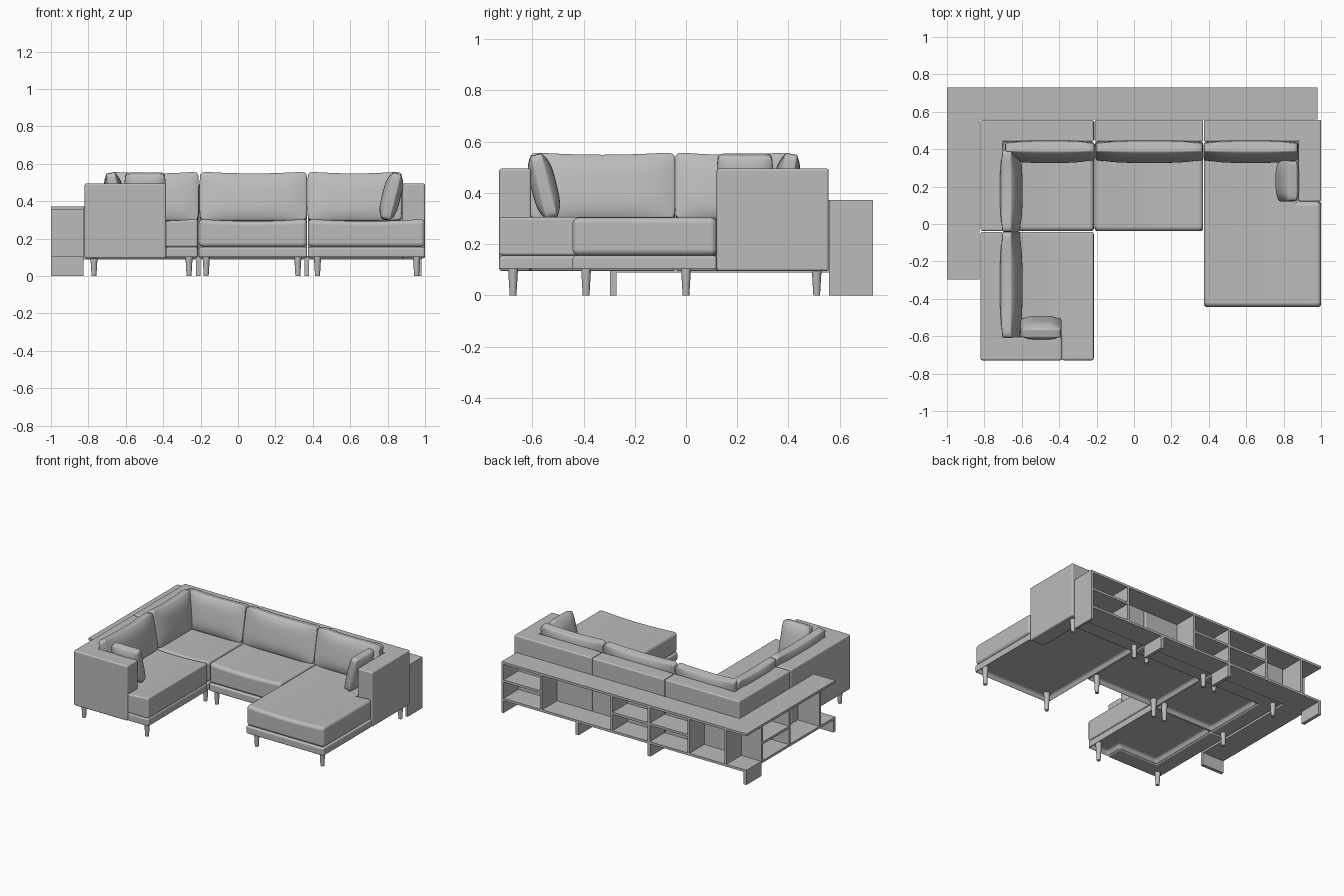
import bpy, bmesh, math
from mathutils import Vector

cube = bpy.data.objects.get("Cube")
if cube:
    bpy.data.objects.remove(cube, do_unlink=True)

grey = bpy.data.materials.new("plain_grey")
grey.use_nodes = True
grey.diffuse_color = (0.5, 0.5, 0.5, 1)
grey.node_tree.nodes["Principled BSDF"].inputs["Base Color"].default_value = (0.5, 0.5, 0.5, 1)


def finish(name, bm, smooth=True):
    bmesh.ops.recalc_face_normals(bm, faces=bm.faces)
    for f in bm.faces:
        f.smooth = smooth
    mesh = bpy.data.meshes.new(name)
    bm.to_mesh(mesh)
    bm.free()
    mesh.materials.append(grey)
    obj = bpy.data.objects.new(name, mesh)
    bpy.context.collection.objects.link(obj)
    return obj


def prism(name, points, z0, z1, bevel, segments=3, recess=0, sag=0):
    """Upright block with a polygon outline, rounded edges and a soft top."""
    bm = bmesh.new()
    base = bm.faces.new([bm.verts.new((x, y, z0)) for x, y in points])
    top = bmesh.ops.extrude_face_region(bm, geom=[base], use_keep_orig=True)["geom"]
    for v in top:
        if isinstance(v, bmesh.types.BMVert):
            v.co.z = z1
    bmesh.ops.recalc_face_normals(bm, faces=bm.faces)
    if recess:
        under = [f for f in bm.faces if f.normal.z < -0.9]
        bmesh.ops.inset_region(bm, faces=under, thickness=0.02, use_even_offset=True)
        for v in {v for f in under for v in f.verts}:
            v.co.z += recess
    if sag:
        left, right = min(p[0] for p in points), max(p[0] for p in points)
        mid, half = (left + right) / 2, (right - left) / 2
        for i in range(-3, 4):
            bmesh.ops.bisect_plane(bm, geom=bm.verts[:] + bm.edges[:] + bm.faces[:],
                                   plane_co=(mid + half * i / 4, 0, 0), plane_no=(1, 0, 0))
        for v in bm.verts:
            if v.co.z > z1 - 0.001:
                v.co.z -= sag * (1 - ((v.co.x - mid) / half) ** 2)
    obj = finish(name, bm)
    mod = obj.modifiers.new("rounding", 'BEVEL')
    mod.width, mod.segments, mod.harden_normals = bevel, segments, True
    return obj


def board(name, x0, x1, y0, y1, z0, z1):
    bm = bmesh.new()
    bmesh.ops.create_cube(bm, size=1)
    for v in bm.verts:
        v.co = Vector(((x0 + x1) / 2 + v.co.x * (x1 - x0),
                       (y0 + y1) / 2 + v.co.y * (y1 - y0),
                       (z0 + z1) / 2 + v.co.z * (z1 - z0)))
    return finish(name, bm, False)


def cushion(name, place, width, thick, height, turn, tilt, rim, dip, corner):
    """Soft pillow, plump in the middle and thin at the rim, leaning back."""
    bm = bmesh.new()
    bmesh.ops.create_cube(bm, size=2)
    bmesh.ops.subdivide_edges(bm, edges=bm.edges[:], cuts=9, use_grid_fill=True)
    for v in bm.verts:
        u, t, w = v.co
        plump = rim + (1 - rim) * (1 - u ** 4) * (1 - w ** 4)
        v.co = (u * width / 2 * (1 - corner * w ** 4),
                t * thick / 2 * plump,
                w * height / 2 * (1 - corner * u ** 4) - dip * (1 - u * u) * max(w, 0))
    obj = finish(name, bm)
    obj.location = place
    obj.rotation_euler = (-math.radians(tilt), 0, math.radians(turn))
    sub = obj.modifiers.new("softness", 'SUBSURF')
    sub.levels = sub.render_levels = 1
    return obj


def rect(x0, x1, y0, y1):
    return [(x0, y0), (x1, y0), (x1, y1), (x0, y1)]


# Sofa modules: seat outline and the outline of the back with any arm
modules = {
    "corner": (rect(-0.70, -0.215, -0.038, 0.44),
               [(-0.82, -0.038), (-0.70, -0.038), (-0.70, 0.44),
                (-0.215, 0.44), (-0.215, 0.557), (-0.82, 0.557)]),
    "middle": (rect(-0.21, 0.37, -0.038, 0.44), rect(-0.21, 0.37, 0.44, 0.557)),
    "chaise": ([(0.374, -0.443), (1.0, -0.443), (1.0, 0.12),
                (0.88, 0.12), (0.88, 0.44), (0.374, 0.44)],
               [(0.374, 0.44), (0.88, 0.44), (0.88, 0.12),
                (1.0, 0.12), (1.0, 0.557), (0.374, 0.557)]),
    "side": ([(-0.70, -0.605), (-0.385, -0.605), (-0.385, -0.729),
              (-0.215, -0.729), (-0.215, -0.043), (-0.70, -0.043)],
             [(-0.82, -0.729), (-0.385, -0.729), (-0.385, -0.605),
              (-0.70, -0.605), (-0.70, -0.043), (-0.82, -0.043)]),
}
for label, (seat, back) in modules.items():
    prism(label + "_seat_cushion", seat, 0.155, 0.306, 0.025, 4, sag=0.012)
    prism(label + "_base_frame", seat, 0.095, 0.155, 0.012, 3, recess=0.035)
    prism(label + "_back_rest", back, 0.095, 0.495, 0.01)

# Back cushions: centre, width and facing
for label, x, y, width, turn in (("corner_back", -0.45, 0.387, 0.48, 0),
                                 ("middle_back", 0.082, 0.387, 0.575, 0),
                                 ("chaise_back", 0.624, 0.387, 0.505, 0),
                                 ("corner_side", -0.657, 0.177, 0.44, 90),
                                 ("side_back", -0.657, -0.326, 0.57, 90)):
    cushion(label + "_cushion", (x, y, 0.425), width, 0.1, 0.268, turn, 11, 0.5, 0.012, 0.015)

# Throw pillows leaning on the arms
for label, x, y, turn in (("side", -0.497, -0.555, 180), ("chaise", 0.82, 0.23, -90)):
    cushion(label + "_throw_pillow", (x, y, 0.427), 0.22, 0.1, 0.26, turn, 14, 0.45, 0.004, 0.05)

# Tapered legs
legs = [(x, y) for x in (-0.77, -0.262, -0.17, 0.32) for y in (0.0, 0.51)]
legs += [(x, y) for x in (0.425, 0.955) for y in (-0.39, 0.51)]
legs += [(-0.77, -0.675), (-0.262, -0.675)]
for x, y in legs:
    bm = bmesh.new()
    bmesh.ops.create_cone(bm, cap_ends=True, segments=16, radius1=0.013,
                          radius2=0.021, depth=0.13)
    leg = finish("leg", bm)
    leg.location = (x, y, 0.065)
    for p in leg.data.polygons:
        p.use_smooth = abs(p.normal.z) < 0.9

# Shelf unit wrapping the rear and one side
T = 0.017
X0, X1, Y0, Y1 = -1.0, 0.98, 0.558, 0.73
XI, YE = -0.825, -0.296
LOW, HIGH, MID = 0.09, 0.355, 0.225
for label, z in (("top", HIGH), ("bottom", LOW)):
    board("rear_shelf_" + label, X0, X1, Y0, Y1, z, z + T)
    board("side_shelf_" + label, X0, XI, YE, Y0, z, z + T)
board("shelf_end_panel", X1 - T, X1, Y0, Y1, 0, HIGH)
for x in (0.66, 0.09, -0.21, -0.53, -0.83):
    board("rear_divider", x - T / 2, x + T / 2, Y0, Y1, LOW + T, HIGH)
for y in (0.55, 0.23, -0.12):
    board("side_divider", X0, XI, y - T / 2, y + T / 2, LOW + T, HIGH)
for x0, x1 in ((0.66, X1), (-0.21, 0.09), (-0.53, -0.21)):
    board("rear_middle_shelf", x0, x1, Y0, Y1, MID, MID + T)
board("side_middle_shelf", X0, XI, 0.23, 0.55, MID, MID + T)

# Panel feet under the shelf unit
F = 0.024
for x in (0.368, -0.212, X0 + F / 2):
    board("rear_shelf_foot", x - F / 2, x + F / 2, Y0, Y1, 0, LOW)
board("side_shelf_foot", X0, XI, YE, YE + F, 0, LOW)
